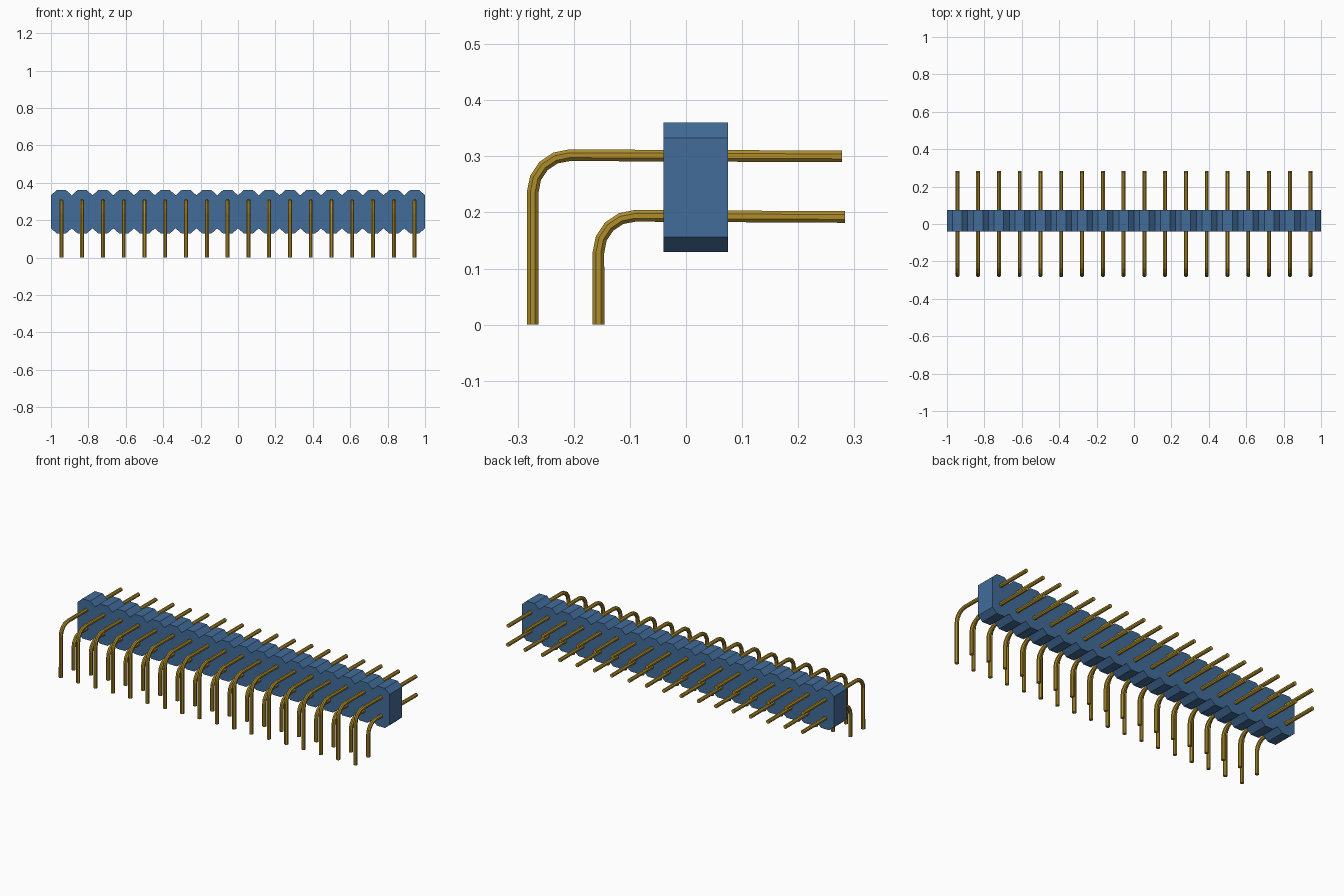
import bpy, bmesh, math
from mathutils import Vector

cube = bpy.data.objects.get("Cube")
if cube:
    bpy.data.objects.remove(cube, do_unlink=True)

COUNT = 18
PITCH = 2.0 / COUNT


def material(name, rgb, rough):
    m = bpy.data.materials.new(name)
    m.use_nodes = True
    m.diffuse_color = (*rgb, 1)
    bsdf = next(n for n in m.node_tree.nodes if n.type == 'BSDF_PRINCIPLED')
    bsdf.inputs["Base Color"].default_value = (*rgb, 1)
    bsdf.inputs["Roughness"].default_value = rough
    return m


def finish(name, bm, mat):
    bmesh.ops.recalc_face_normals(bm, faces=bm.faces)
    me = bpy.data.meshes.new(name)
    bm.to_mesh(me)
    bm.free()
    me.materials.append(mat)
    ob = bpy.data.objects.new(name, me)
    bpy.context.scene.collection.objects.link(ob)
    return ob


blue = material("blue plastic", (0.055, 0.15, 0.32), 0.6)
gold = material("gold metal", (0.43, 0.27, 0.025), 0.5)

# Housing: one continuous block with a chamfered notch between positions
Y0, Y1 = -0.04, 0.075
Z0, Z1, ZC0, ZC1 = 0.13, 0.36, 0.156, 0.333
CHAMFER = 0.03
top, bottom = [], []
for i in range(COUNT):
    x = -1 + i * PITCH
    top += [(x, ZC1), (x + CHAMFER, Z1), (x + PITCH - CHAMFER, Z1)]
    bottom += [(x, ZC0), (x + CHAMFER, Z0), (x + PITCH - CHAMFER, Z0)]
top.append((1, ZC1))
bottom.append((1, ZC0))
bm = bmesh.new()
outline = [bm.verts.new((x, Y0, z)) for x, z in bottom + top[::-1]]
face = bm.faces.new(outline)
ext = bmesh.ops.extrude_face_region(bm, geom=[face])
bmesh.ops.translate(bm, vec=(0, Y1 - Y0, 0),
                    verts=[g for g in ext["geom"] if isinstance(g, bmesh.types.BMVert)])
finish("housing", bm, blue)


# Bent pins: an octagonal section swept along a right-angle path
def pin_row(name, y_leg, z_arm, y_tip, bend, radius, steps=4, sides=8):
    path = [(y_leg, 0.0)]
    for k in range(steps + 1):
        a = math.pi / 2 * k / steps
        path.append((y_leg + bend * (1 - math.cos(a)), z_arm - bend * (1 - math.sin(a))))
    path.append((y_tip, z_arm - 0.002))
    pts = [Vector((0, y, z)) for y, z in path]
    bm = bmesh.new()
    rings = []
    for k, p in enumerate(pts):
        d_in = (p - pts[k - 1]).normalized() if k else Vector()
        d_out = (pts[k + 1] - p).normalized() if k < len(pts) - 1 else Vector()
        t = (d_in + d_out).normalized()
        n = Vector((0, -t.z, t.y))
        ring = []
        for s in range(sides):
            a = 2 * math.pi * (s + 0.5) / sides
            ring.append(bm.verts.new(p + radius * (math.cos(a) * Vector((1, 0, 0)) + math.sin(a) * n)))
        rings.append(ring)
    for a, b in zip(rings, rings[1:]):
        for s in range(sides):
            e = (s + 1) % sides
            bm.faces.new((a[s], a[e], b[e], b[s]))
    bm.faces.new(rings[0])
    bm.faces.new(rings[-1])
    first = finish(f"{name}_1", bm, gold)
    first.location.x = -1 + PITCH / 2
    for i in range(1, COUNT):
        ob = first.copy()
        ob.name = f"{name}_{i + 1}"
        ob.location.x = -1 + PITCH * (i + 0.5)
        bpy.context.scene.collection.objects.link(ob)


pin_row("upper_pin", -0.273, 0.302, 0.278, 0.065, 0.0112)
pin_row("lower_pin", -0.156, 0.194, 0.283, 0.065, 0.0112)
